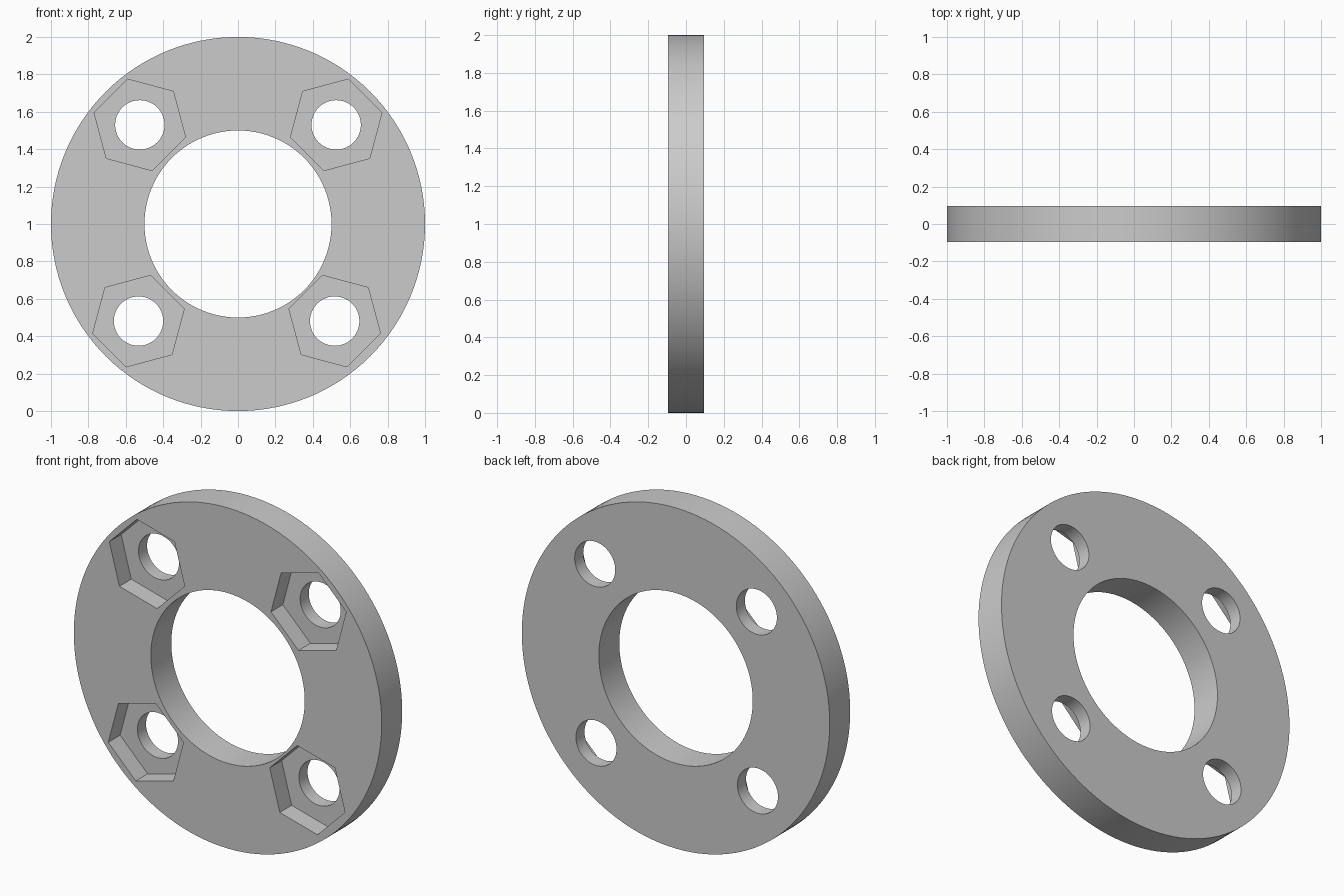
import bpy, bmesh
from math import cos, sin, pi, radians

default = bpy.data.objects.get("Cube")
if default:
    bpy.data.objects.remove(default, do_unlink=True)

HALF = 0.095          # half the flange thickness
POCKET_FLOOR = 0.015  # y of the floor of the nut pockets

grey = bpy.data.materials.new("plain grey")
grey.use_nodes = True
grey.diffuse_color = (0.6, 0.6, 0.6, 1)
grey.node_tree.nodes["Principled BSDF"].inputs["Base Color"].default_value = grey.diffuse_color


def prism(name, x, z, radius, sides, y0, y1, phase=0.0):
    """Regular prism along y, from y0 to y1."""
    bm = bmesh.new()
    ring = [bm.verts.new((x + radius * cos(phase + 2 * pi * i / sides), y0,
                          z + radius * sin(phase + 2 * pi * i / sides)))
            for i in range(sides)]
    face = bm.faces.new(ring)
    top = bmesh.ops.extrude_face_region(bm, geom=[face])["geom"]
    moved = [v for v in top if isinstance(v, bmesh.types.BMVert)]
    bmesh.ops.translate(bm, verts=moved, vec=(0, y1 - y0, 0))
    bmesh.ops.recalc_face_normals(bm, faces=bm.faces)
    mesh = bpy.data.meshes.new(name)
    bm.to_mesh(mesh)
    bm.free()
    mesh.materials.append(grey)
    obj = bpy.data.objects.new(name, mesh)
    bpy.context.collection.objects.link(obj)
    return obj


def cut(target, cutter):
    """Subtract the cutter and remove it."""
    cutter.hide_render = True
    mod = target.modifiers.new("cut", 'BOOLEAN')
    mod.operation = 'DIFFERENCE'
    mod.solver = 'EXACT'
    mod.object = cutter
    bpy.ops.object.modifier_apply(modifier=mod.name)
    bpy.data.objects.remove(cutter, do_unlink=True)


# Flange disc
flange = prism("flange_ring", 0, 1, 1, 128, -HALF, HALF)
bpy.ops.object.select_all(action='DESELECT')
bpy.context.view_layer.objects.active = flange
flange.select_set(True)

# Central bore
cut(flange, prism("bore_cutter", 0, 1, 0.5, 96, -0.3, 0.3))

# Bolt holes, each with a hexagonal nut pocket in the front face
for x, z, turn in ((-0.525, 1.53, 45), (0.525, 1.53, 15),
                   (-0.532, 0.481, 15), (0.517, 0.481, 45)):
    cut(flange, prism("pocket_cutter", x, z, 0.253, 6, -0.3, POCKET_FLOOR, radians(turn)))
    cut(flange, prism("hole_cutter", x, z, 0.132, 48, -0.3, 0.3))

bpy.ops.object.shade_smooth_by_angle(angle=radians(30))
